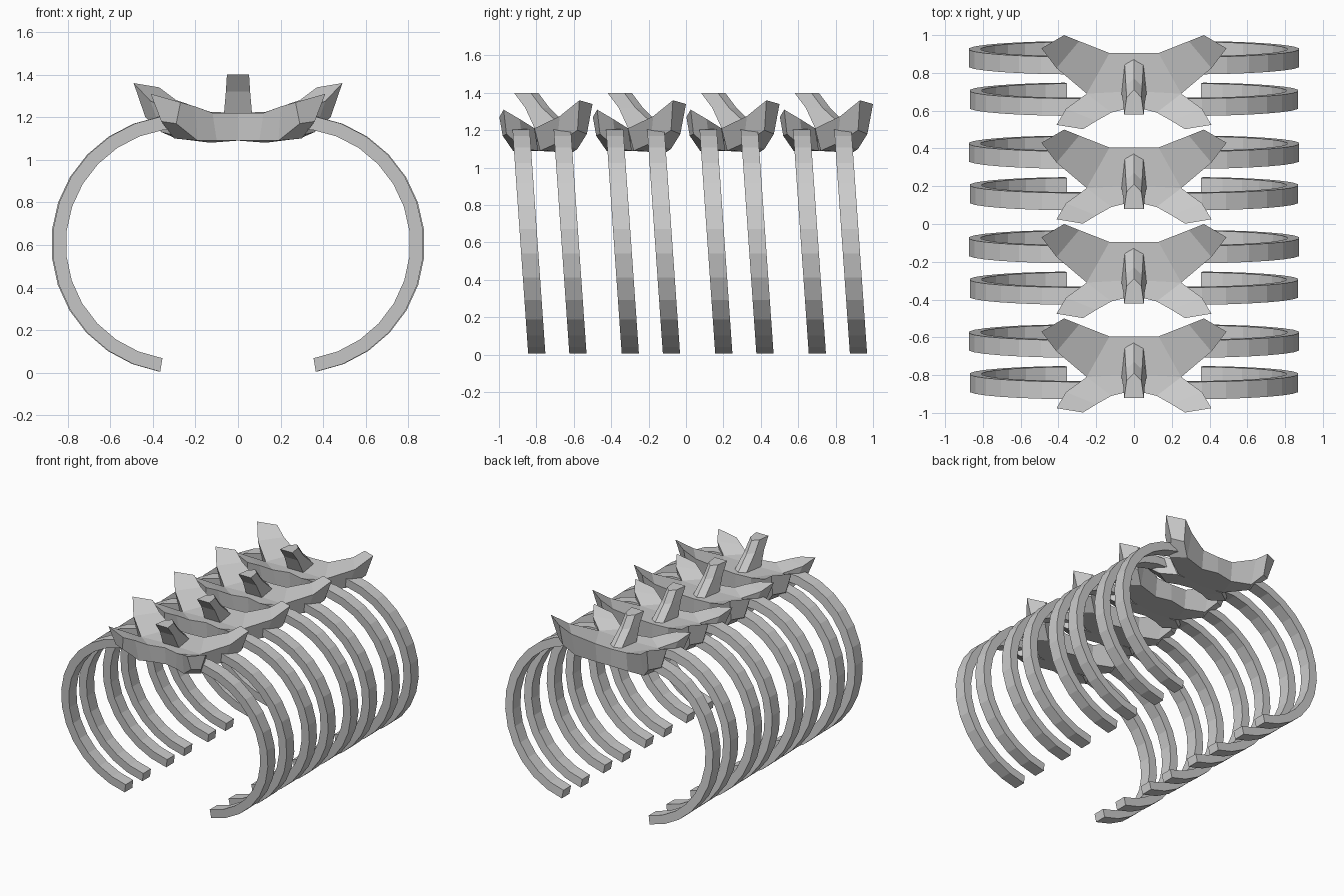
import bpy, bmesh
from math import cos, sin, radians

if "Cube" in bpy.data.objects:
    bpy.data.objects.remove(bpy.data.objects["Cube"])


def make(name, lofts):
    """Each loft is a list of matching point loops; 'cap' tells whether to close the first loop."""
    bm = bmesh.new()
    for loops, cap_start in lofts:
        rings = [[bm.verts.new(p) for p in loop] for loop in loops]
        n = len(rings[0])
        for a, b in zip(rings, rings[1:]):
            for i in range(n):
                j = (i + 1) % n
                bm.faces.new((a[i], a[j], b[j], b[i]))
        bm.faces.new(rings[-1])
        if cap_start:
            bm.faces.new(rings[0][::-1])
    bmesh.ops.remove_doubles(bm, verts=bm.verts, dist=1e-5)
    bmesh.ops.recalc_face_normals(bm, faces=bm.faces)
    me = bpy.data.meshes.new(name)
    bm.to_mesh(me)
    bm.free()
    ob = bpy.data.objects.new(name, me)
    bpy.context.collection.objects.link(ob)
    ob.location.y = -0.75
    return ob


def repeat(ob):
    # four segments along the spine
    arr = ob.modifiers.new("segments", 'ARRAY')
    arr.count = 4
    arr.use_relative_offset = False
    arr.use_constant_offset = True
    arr.constant_offset_displace = (0, 0.5, 0)


def mirrored(loops):
    return [[(-x, y, z) for x, y, z in loop] for loop in loops]


# vertebra wings: cross-sections from the centre to the tip
# order: top back, top front, bottom front, bottom back
back_wing = [
    [(0, .155, 1.22), (0, -.06, 1.21), (0, -.06, 1.09), (0, .155, 1.09)],
    [(.13, .155, 1.225), (.25, -.06, 1.21), (.2, -.03, 1.09), (.13, .14, 1.08)],
    [(.29, .218, 1.28), (.41, .075, 1.275), (.36, .06, 1.13), (.29, .17, 1.10)],
    [(.37, .25, 1.34), (.49, .18, 1.36), (.435, .17, 1.2), (.36, .22, 1.18)],
]
front_wing = [
    [(0, -.04, 1.21), (0, -.13, 1.22), (0, -.12, 1.09), (0, -.04, 1.09)],
    [(.25, -.06, 1.21), (.12, -.16, 1.22), (.10, -.14, 1.09), (.2, -.04, 1.09)],
    [(.36, -.14, 1.26), (.2, -.205, 1.25), (.19, -.175, 1.09), (.30, -.12, 1.10)],
    [(.41, -.225, 1.31), (.27, -.248, 1.27), (.29, -.23, 1.17), (.36, -.21, 1.18)],
]
for name, wing in (("back_wings", back_wing), ("front_wings", front_wing)):
    repeat(make(name, [(wing, True), (mirrored(wing), True)]))

# forward-leaning spine: (z, half width, ridge y, shoulder y, front y)
spine = [[(0, r, z), (w * .75, s, z), (w, f, z), (-w, f, z), (-w * .75, s, z)]
         for z, w, r, s, f in ((1.19, .068, .15, .12, -.05),
                               (1.32, .057, .02, -.02, -.11),
                               (1.40, .052, -.04, -.08, -.17))]
repeat(make("spine", [(spine, True)]))


# ribs: slanted flat bars bent round a half circle
def rib_path(y_top, shrink):
    loops = []
    steps = 14
    for k in range(steps + 1):
        a = radians(-80.5 + 174 * k / steps)
        loop = []
        for r, side in ((.607, -.046), (.607, .046), (.543, .046), (.543, -.046)):
            z = .604 + r * sin(a)
            y = y_top + side + (1.18 - z) * .07
            loop.append((.27 - shrink + r * cos(a), y, z))
        loops.append(loop)
    return loops


for name, y_top, shrink in (("front_ribs", -.13, .005), ("back_ribs", .09, 0)):
    path = rib_path(y_top, shrink)
    repeat(make(name, [(path, True), (mirrored(path), True)]))
